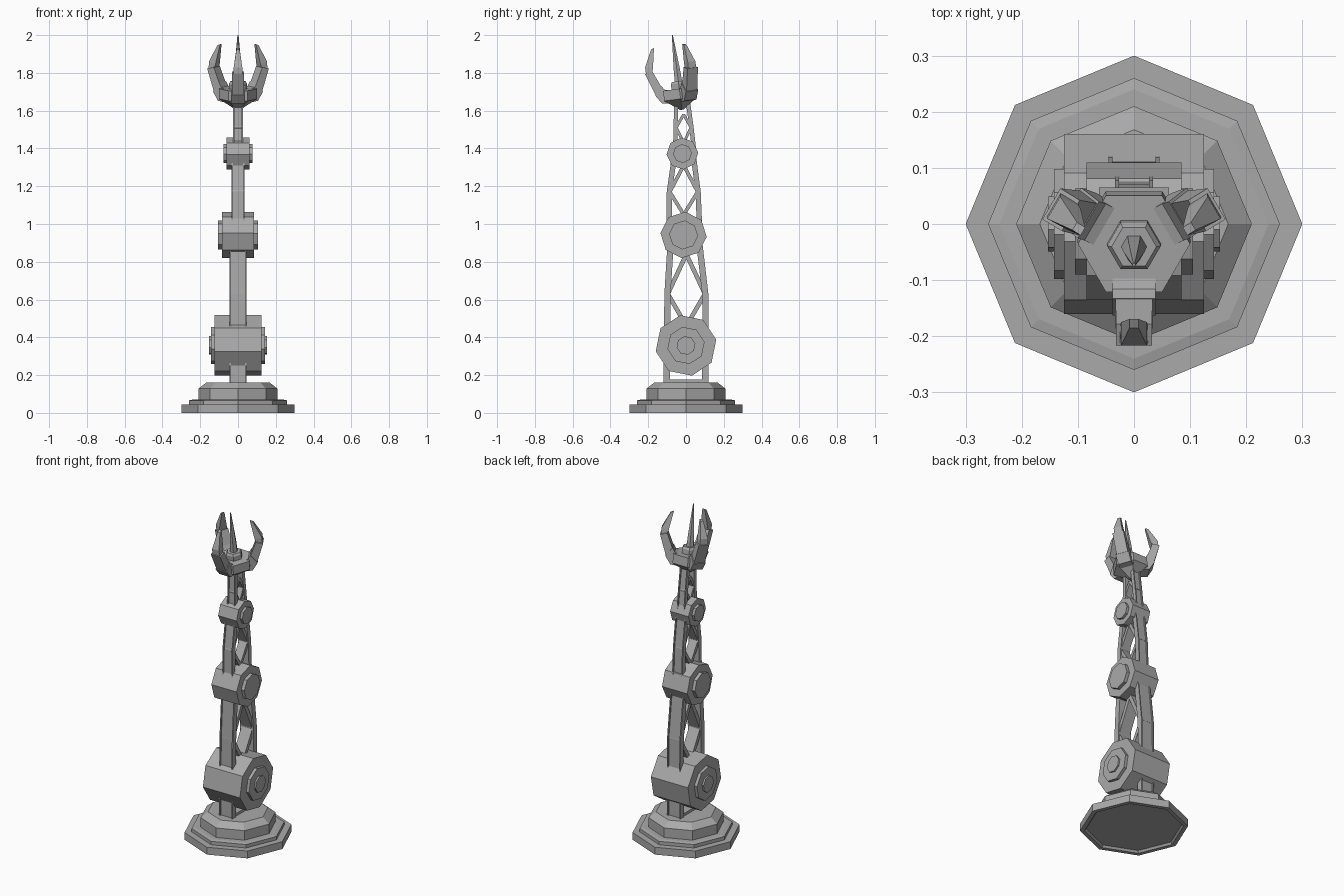
import bpy, bmesh, math
from mathutils import Matrix, Vector

if "Cube" in bpy.data.objects:
    bpy.data.objects.remove(bpy.data.objects["Cube"])

grey = bpy.data.materials.new("mid grey metal")
grey.diffuse_color = (0.4, 0.4, 0.4, 1)
grey.use_nodes = True
grey.node_tree.nodes["Principled BSDF"].inputs["Base Color"].default_value = grey.diffuse_color


def finish(name, bm, matrix=None):
    if matrix:
        bm.transform(matrix)
    bmesh.ops.recalc_face_normals(bm, faces=bm.faces)
    me = bpy.data.meshes.new(name)
    bm.to_mesh(me)
    bm.free()
    me.materials.append(grey)
    ob = bpy.data.objects.new(name, me)
    bpy.context.collection.objects.link(ob)
    return ob


def loft(name, rings, matrix=None):
    """Skin a list of equal-length point rings and cap both ends."""
    bm = bmesh.new()
    vs = [[bm.verts.new(p) for p in r] for r in rings]
    n = len(vs[0])
    for a, b in zip(vs, vs[1:]):
        for i in range(n):
            j = (i + 1) % n
            bm.faces.new((a[i], a[j], b[j], b[i]))
    bm.faces.new(vs[0])
    bm.faces.new(vs[-1])
    return finish(name, bm, matrix)


def turned(name, profile, sides, rot=0, matrix=None):
    """Low-sided turned shape around z from (radius, height) points."""
    angles = [math.radians(rot) + 2 * math.pi * i / sides for i in range(sides)]
    return loft(name, [[(r * math.cos(a), r * math.sin(a), h) for a in angles]
                       for r, h in profile], matrix)


def prism(name, poly, x0, x1):
    """Extrude a (y, z) outline along x."""
    return loft(name, [[(x, y, z) for y, z in poly] for x in (x0, x1)])


def strut(name, p, q, thick, half):
    p, q = Vector(p), Vector(q)
    d = (q - p).normalized()
    n = Vector((-d.y, d.x)) * thick / 2
    prism(name, [p + n, q + n, q - n, p - n], -half, half)


def rail(name, path, thick, half, side):
    """Upright rail with raised lips along both outer edges."""
    t = thick / 2

    def outline(inner, outer):
        return ([(y - side * inner, z) for y, z in path]
                + [(y + side * outer, z) for y, z in reversed(path)])
    prism(name, outline(t, t - 0.004), -half + 0.004, half - 0.004)
    for s in (-1, 1):
        prism(name + "_lip", outline(t, t + 0.004),
              s * (half - 0.007), s * half)


# Stepped octagonal base with a recessed underside
turned("base", [(0.265, 0.012), (0.275, 0), (0.30, 0), (0.30, 0.045), (0.26, 0.045),
                (0.26, 0.066), (0.24, 0.07), (0.21, 0.07), (0.21, 0.128),
                (0.168, 0.16)], 8)

# Base posts and cross bar
for s in (-1, 1):
    rail("base_post", [(s * 0.1, 0.14), (s * 0.1, 0.36)], 0.03, 0.045, s)
strut("base_post_bar", (-0.1, 0.167), (0.1, 0.167), 0.018, 0.04)

# Joint drums: centre y, z, rotation, then (radius, half width) steps
joints = {
    "lower_joint": (0.0, 0.357, 11, [(0.163, 0.125), (0.10, 0.143), (0.05, 0.153)]),
    "middle_joint": (-0.013, 0.942, -5, [(0.123, 0.085), (0.077, 0.105)]),
    "upper_joint": (-0.019, 1.373, 4, [(0.084, 0.062), (0.05, 0.077)]),
}
for name, (cy, cz, rot, steps) in joints.items():
    half = [p for i, (r, w) in enumerate(steps)
            for p in ([(r, w)] if i == 0 else [(r, steps[i - 1][1]), (r, w)])]
    profile = [(r, -w) for r, w in reversed(half)] + half
    # local x -> y, local y -> z, local z -> x
    m = Matrix(((0, 0, 1, 0), (1, 0, 0, cy), (0, 1, 0, cz), (0, 0, 0, 1)))
    turned(name, profile, 8, rot, m)

# Lattice arm segments: front rail, back rail, brace diamond, thickness, half width
arms = {
    "lower_arm": ([(-0.098, 0.42), (-0.096, 0.63), (-0.078, 0.92)],
                  [(0.102, 0.42), (0.1, 0.63), (0.066, 0.92)],
                  (0.84, 0.46), 0.029, 0.045),
    "middle_arm": ([(-0.088, 0.98), (-0.086, 1.17), (-0.058, 1.37)],
                   [(0.07, 0.98), (0.062, 1.17), (0.036, 1.37)],
                   (1.31, 1.05), 0.024, 0.034),
    "upper_arm": ([(-0.056, 1.38), (-0.052, 1.51), (-0.05, 1.65)],
                  [(0.042, 1.38), (0.027, 1.51), (0.008, 1.65)],
                  (1.58, 1.43), 0.019, 0.026),
}
for name, (front, back, (top, bottom), t, w) in arms.items():
    rail(name + "_front_rail", front, t, w, -1)
    rail(name + "_back_rail", back, t, w, 1)
    mid = (front[1][0] + back[1][0]) / 2
    for r in (front, back):
        strut(name + "_brace", r[1], (mid, top), t * 0.8, w * 0.8)
        strut(name + "_brace", r[1], (mid, bottom), t * 0.8, w * 0.8)

# Claw head, leaning slightly forward
head = Matrix.Translation((0, -0.021, 1.605)) @ Matrix.Rotation(math.radians(7.4), 4, 'X')
turned("claw_hub", [(0.012, 0), (0.101, 0.058), (0.1, 0.112)], 6, 0, head)
turned("hub_collar", [(0.048, 0.105), (0.048, 0.14), (0.04, 0.152)], 6, 0, head)
turned("centre_spike", [(0.023, 0.145), (0.019, 0.22), (0.003, 0.398)], 6, 0, head)

# Three fingers; sections are (outer r, h, inner r, h, half width)
parts = {
    "finger_knuckle": [(0.06, 0.04, 0.05, 0.108, 0.038), (0.1, 0.045, 0.08, 0.118, 0.038),
                       (0.131, 0.092, 0.094, 0.142, 0.038)],
    "finger_shank": [(0.127, 0.088, 0.094, 0.136, 0.033), (0.17, 0.212, 0.13, 0.222, 0.032)],
    "finger_claw": [(0.165, 0.205, 0.132, 0.21, 0.025), (0.165, 0.247, 0.124, 0.24, 0.023),
                    (0.122, 0.337, 0.105, 0.344, 0.008)],
}
for angle in (-90, 30, 150):
    m = head @ Matrix.Rotation(math.radians(angle), 4, 'Z')
    for name, sections in parts.items():
        loft(name, [[(ro, -w, ho), (ro, w, ho), (ri, w, hi), (ri, -w, hi)]
                    for ro, ho, ri, hi, w in sections], m)
